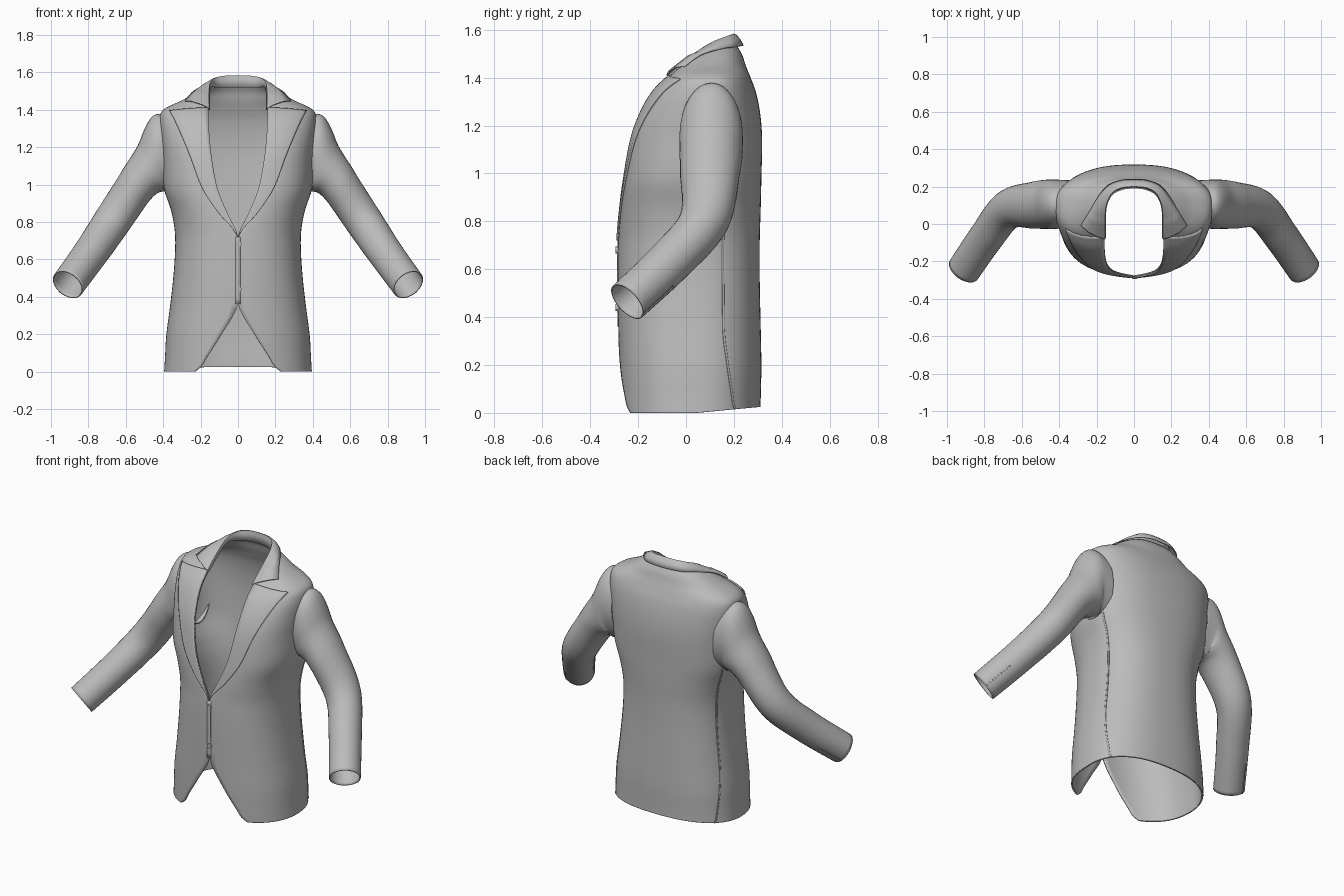
import bpy, math
from mathutils import Vector

cube = bpy.data.objects.get("Cube")
if cube:
    bpy.data.objects.remove(cube, do_unlink=True)

grey = bpy.data.materials.new("plain grey cloth")
grey.use_nodes = True
COL = (0.5, 0.5, 0.5, 1)
grey.diffuse_color = COL
grey.node_tree.nodes["Principled BSDF"].inputs["Base Color"].default_value = COL
N = 2.4  # squareness of the body sections

# Body sections: height, half width, front y, back y, side y, front edge x
BODY = [(0, .395, -.272, .312, .04, .23), (.03, .393, -.274, .312, .04, .195),
        (.08, .39, -.276, .313, .04, .165), (.2, .383, -.28, .315, .04, .088),
        (.36, .362, -.283, .312, .04, 0), (.55, .342, -.286, .308, .04, 0),
        (.72, .336, -.283, .308, .04, 0), (.85, .355, -.272, .312, .05, .058),
        (.98, .395, -.255, .315, .06, .11), (1.14, .405, -.226, .318, .08, .14),
        (1.25, .415, -.187, .31, .09, .152), (1.34, .42, -.135, .292, .1, .157),
        (1.4, .4, -.075, .27, .1, .158), (1.45, .3, -.02, .25, .1, .158),
        (1.495, .225, .035, .235, .11, .155), (1.53, .165, .085, .215, .12, .15)]
BUTTON_ROW = 6


def smooth(table, s):
    """Smooth curve through the rows of a table at row position s."""
    last = len(table) - 1
    i = min(max(int(s), 0), last - 1)
    t = s - i
    p = [table[min(max(k, 0), last)] for k in range(i - 1, i + 3)]
    return [b + .5 * t * (c - a + t * (2 * a - 5 * b + 4 * c - d + t * (3 * (b - c) + d - a)))
            for a, b, c, d in zip(*p)]


def grid(name, rows, thick, closed=False):
    """Skin rows of points, mirror to the other side and give it thickness."""
    n = len(rows[0])
    cols = n if closed else n - 1
    faces = [(r * n + c, r * n + (c + 1) % n, (r + 1) * n + (c + 1) % n, (r + 1) * n + c)
             for r in range(len(rows) - 1) for c in range(cols)]
    mesh = bpy.data.meshes.new(name)
    mesh.from_pydata([p for row in rows for p in row], [], faces)
    mesh.materials.append(grey)
    ob = bpy.data.objects.new(name, mesh)
    bpy.context.collection.objects.link(ob)
    ob.modifiers.new("Mirror", "MIRROR").merge_threshold = .0005
    solid = ob.modifiers.new("Thickness", "SOLIDIFY")
    solid.thickness = thick
    solid.offset = -1
    finish(ob)
    return ob


def finish(ob):
    bpy.ops.object.select_all(action="DESELECT")
    ob.select_set(True)
    bpy.context.view_layer.objects.active = ob
    bpy.ops.object.shade_smooth_by_angle(angle=math.radians(50))


def body_raw(f, s):
    """Point on the left half of the body: f runs front edge to centre back."""
    z, w, yf, yb, yc, xo = smooth(BODY, s)
    xo = max(xo, 0)
    start = 0
    if s < BUTTON_ROW:
        start, xo = math.asin((xo / w) ** (N / 2)), 0
    a = start + (math.pi - start) * f
    sn, cs = max(math.sin(a), 0) ** (2 / N), abs(math.cos(a)) ** (2 / N)
    if a <= math.pi / 2:
        return Vector((xo + (w - xo) * sn, yc - (yc - yf) * cs, z))
    x = 0 if f > .9999 else w * sn
    return Vector((x, yc + (yb - yc) * cs, z + .025 * cs * max(0, 1 - z / .2)))


def body(f, s, off=0):
    if not off:
        return body_raw(f, s)
    e = .004
    g, h = min(max(f, e), 1 - e), min(max(s, e), len(BODY) - 1 - e)
    du = body_raw(g + e, h) - body_raw(g - e, h)
    dv = body_raw(g, h + e) - body_raw(g, h - e)
    return body_raw(f, s) + du.cross(dv).normalized() * off


def span(a, b, n):
    return [a + (b - a) * i / n for i in range(n + 1)]


# Body shell, open at the front above and below the buttons
grid("jacket_body", [[body(f, s) for f in span(0, 1, 48)]
                     for s in span(0, len(BODY) - 1, 75)], .008)

# Raised side seams and front closing seam
grid("side_seam", [[body(f, s, .004) for f in span(.612, .622, 2)]
                   for s in span(0, 8.3, 40)], .005)
grid("front_closing_edge", [[body(f, s, .003) for f in span(0, .006, 1)]
                            for s in span(4, BUTTON_ROW, 12)], .004)

# Lapels lying on the chest
LAPEL = [(.003,), (.105,), (.19,), (.25,), (.295,), (.335,), (.365,)]


def lapel_point(k, s):
    z, w, yf, yb, yc, xo = smooth(BODY, s)
    xo = max(xo, 0)
    ratio = (smooth(LAPEL, s - BUTTON_ROW)[0] - xo) / (w - xo)
    edge = math.asin(min(max(ratio, .001), .99) ** (N / 2)) / math.pi
    return body(edge * k, s, .008)


grid("lapel", [[lapel_point(k, BUTTON_ROW + t * (6.15 - .3 * k)) for k in span(0, 1, 12)]
               for t in span(0, 1, 36)], .009)

# Folded collar: outer edge, fold line and inner stand
FALL = [(.285, -.008, 1.45), (.24, .065, 1.5), (.19, .15, 1.523), (.14, .208, 1.53),
        (.07, .236, 1.535), (0, .241, 1.535)]
FOLD = [(.155, -.082, 1.412), (.155, .02, 1.492), (.148, .1, 1.545), (.118, .165, 1.572),
        (.065, .194, 1.582), (0, .2, 1.584)]
STAND = [(.15, -.072, 1.4), (.15, .03, 1.475), (.143, .1, 1.52), (.115, .155, 1.52),
         (.06, .183, 1.52), (0, .19, 1.52)]


def collar_column(s):
    fall, fold, stand = (Vector(smooth(t, s)) for t in (FALL, FOLD, STAND))
    bulge = Vector((.004, -.012 if s < 1 else 0, .01))
    bulge.x = 0 if s > 4.99 else bulge.x
    return [fall, fall.lerp(fold, .35) + bulge, fall.lerp(fold, .75) + bulge * .8,
            fold, fold.lerp(stand, .3), stand]


columns = [collar_column(s) for s in span(0, 5, 40)]
grid("collar", list(zip(*columns)), .006)

# Sleeves: centre, direction, half depth, half height
SLEEVE = [(.35, .11, 1.16, 1, 0, -.05, .125, .2), (.42, .105, 1.16, 1, 0, -.15, .132, .212),
          (.465, .105, 1.085, .85, 0, -.5, .132, .142), (.54, .1, 1, .6, -.03, -.75, .125, .108),
          (.675, .075, .8, .58, -.25, -.75, .105, .1), (.79, -.07, .63, .48, -.6, -.6, .094, .094),
          (.91, -.245, .465, .48, -.67, -.6, .09, .09)]


def sleeve_point(s, a, grow=0):
    x, y, z, nx, ny, nz, ru, rv = smooth(SLEEVE, s)
    n = Vector((nx, ny, nz)).normalized()
    u = Vector((0, 0, 1)).cross(n).normalized()
    v = n.cross(u)
    return Vector((x, y, z)) + u * (ru + grow) * math.cos(a) + v * (rv + grow) * math.sin(a)


grid("sleeve", [[sleeve_point(s, math.tau * i / 32) for i in range(32)]
                for s in span(0, len(SLEEVE) - 1, 48)], .006, closed=True)

# Stitched vent at the back of each cuff
grid("cuff_vent", [[sleeve_point(s, a, .003) for a in span(-.65, -.58, 2)]
                   for s in span(5.3, 6, 10)], .004)

# Front buttons
for i, z in enumerate((.68, .44)):
    bpy.ops.mesh.primitive_cylinder_add(vertices=20, radius=.014, depth=.008,
                                        location=(.005, -.29, z), rotation=(math.pi / 2, 0, 0))
    button = bpy.context.object
    button.name = ("upper", "lower")[i] + "_button"
    button.data.materials.append(grey)
    finish(button)
